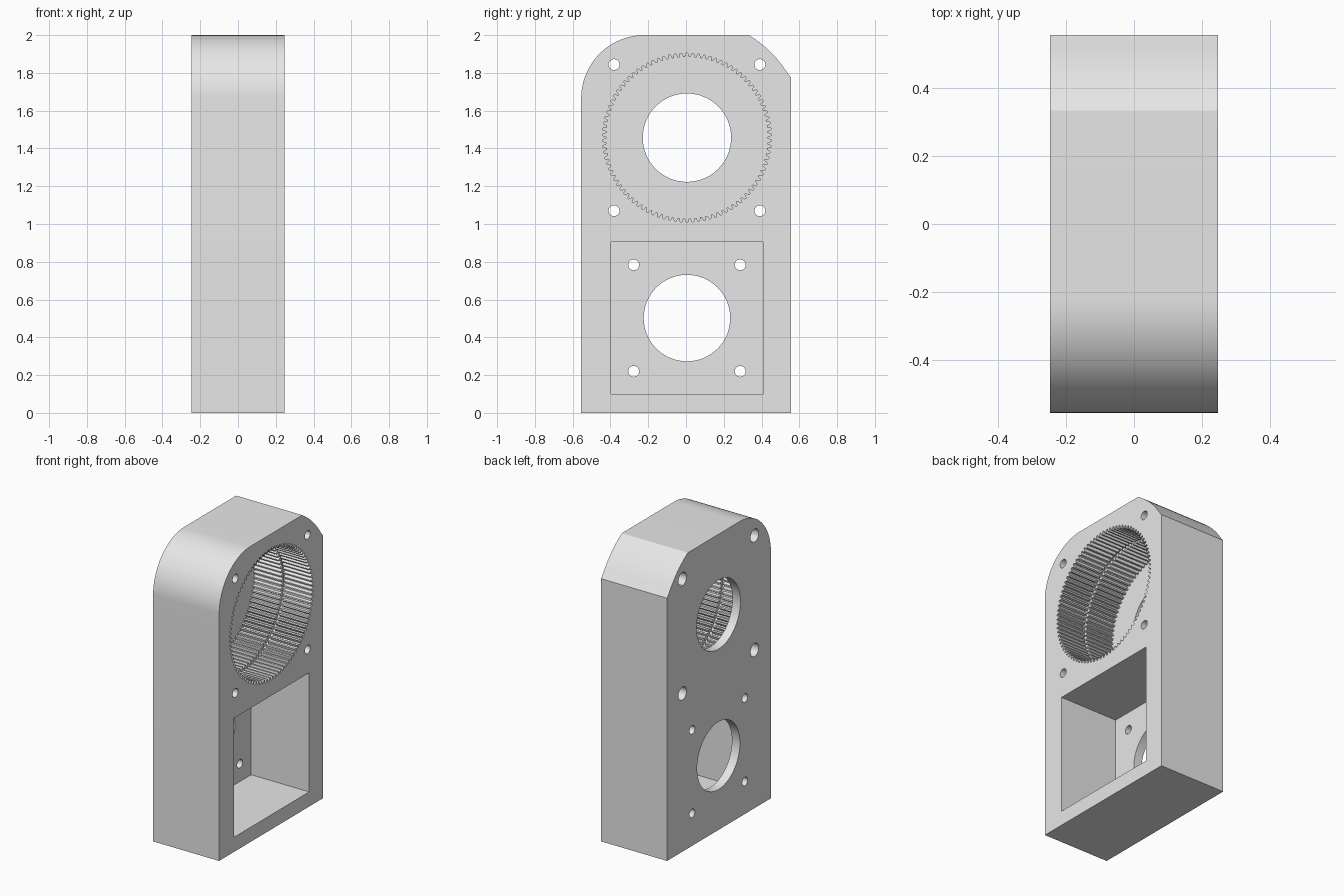
import bpy
import bmesh
from math import sin, cos, pi, radians, atan2

cube = bpy.data.objects.get("Cube")
if cube:
    bpy.data.objects.remove(cube, do_unlink=True)

grey = bpy.data.materials.new("plain_grey")
grey.use_nodes = True
grey.diffuse_color = (0.8, 0.8, 0.8, 1)
grey.node_tree.nodes["Principled BSDF"].inputs["Base Color"].default_value = (0.8, 0.8, 0.8, 1)

HALF_X = 0.247           # half thickness of the housing
HALF_Y = 0.555           # half width
FLOOR = -0.187           # inner face of the back wall
OUT = 0.1                # overshoot of cutters
CY = 0.005               # shared centre line of the bores
GEAR_Z, MOTOR_Z = 1.457, 0.502


def arc(cy, cz, r, start, end, steps):
    """Points (y, z) along an arc, angles in radians."""
    return [(cy + r * cos(start + (end - start) * i / steps),
             cz + r * sin(start + (end - start) * i / steps)) for i in range(steps + 1)]


def circle(cy, cz, r, steps=64):
    return arc(cy, cz, r, 0, 2 * pi, steps)[:-1]


def prism(name, outline, x0, x1):
    """Extrude a (y, z) outline along x."""
    bm = bmesh.new()
    face = bm.faces.new([bm.verts.new((x0, y, z)) for y, z in outline])
    made = bmesh.ops.extrude_face_region(bm, geom=[face])["geom"]
    verts = [v for v in made if isinstance(v, bmesh.types.BMVert)]
    bmesh.ops.translate(bm, verts=verts, vec=(x1 - x0, 0, 0))
    bmesh.ops.recalc_face_normals(bm, faces=bm.faces)
    mesh = bpy.data.meshes.new(name)
    bm.to_mesh(mesh)
    bm.free()
    mesh.materials.append(grey)
    obj = bpy.data.objects.new(name, mesh)
    bpy.context.collection.objects.link(obj)
    return obj


# Housing block: one large round corner, one corner turned about the gear centre
corner_r, trim_r = 0.335, 0.637
a_low = atan2(1.78 - GEAR_Z, HALF_Y)
a_high = atan2(2 - GEAR_Z, 0.333)
outline = [(-HALF_Y, 0), (HALF_Y, 0)]
trim = arc(0, GEAR_Z, trim_r, a_low, a_high, 10)
trim[0] = (HALF_Y, trim[0][1])
trim[-1] = (trim[-1][0], 2)
outline += trim
outline += arc(-HALF_Y + corner_r, 2 - corner_r, corner_r, pi / 2, pi, 24)
housing = prism("gear_housing", outline, -HALF_X, HALF_X)


def cut(name, shape, x0, x1):
    """Subtract a prism from the housing, then discard the cutter."""
    cutter = prism(name, shape, x0, x1)
    cutter.hide_render = True
    mod = housing.modifiers.new(name, "BOOLEAN")
    mod.operation = "DIFFERENCE"
    mod.solver = "EXACT"
    mod.object = cutter
    graph = bpy.context.evaluated_depsgraph_get()
    graph.update()
    result = bpy.data.meshes.new_from_object(housing.evaluated_get(graph))
    housing.modifiers.clear()
    housing.data = result
    bpy.data.objects.remove(cutter, do_unlink=True)


# Internal ring gear
TEETH, INNER, OUTER = 90, 0.427, 0.447
pitch = 2 * pi / TEETH
teeth = []
for i in range(TEETH):
    for part, r in ((-0.36, INNER), (-0.13, OUTER), (0.13, OUTER), (0.36, INNER)):
        a = pi / 2 + (i + part) * pitch
        teeth.append((CY + r * cos(a), GEAR_Z + r * sin(a)))
cut("ring_gear_cutter", teeth, FLOOR, HALF_X + OUT)

# Relief groove halfway down the teeth
middle = (FLOOR + HALF_X) / 2
cut("groove_cutter", circle(CY, GEAR_Z, 0.453, 96), middle - 0.01, middle + 0.01)

# Square motor pocket
p = 0.4025
pocket = [(CY + sy * p, MOTOR_Z + sz * p) for sy, sz in ((-1, -1), (1, -1), (1, 1), (-1, 1))]
cut("pocket_cutter", pocket, FLOOR, HALF_X + OUT)

# Large bores through the back wall
THROUGH = (-HALF_X - OUT, HALF_X + OUT)
cut("gear_bore_cutter", circle(CY, GEAR_Z, 0.234), *THROUGH)
cut("motor_bore_cutter", circle(CY, MOTOR_Z, 0.229), *THROUGH)

# Screw holes, with counterbores behind the gear
for sy in (-1, 1):
    for sz in (-1, 1):
        y, z = CY + sy * 0.386, GEAR_Z + sz * 0.387
        cut("gear_screw_cutter", circle(y, z, 0.029, 24), *THROUGH)
        cut("counterbore_cutter", circle(y, z, 0.044, 24), -HALF_X - OUT, -HALF_X + 0.06)
        y, z = CY + sy * 0.282, MOTOR_Z + sz * 0.282
        cut("motor_screw_cutter", circle(y, z, 0.029, 24), *THROUGH)

# Smooth the round walls, keep the edges crisp
bpy.ops.object.select_all(action="DESELECT")
housing.select_set(True)
bpy.context.view_layer.objects.active = housing
bpy.ops.object.shade_smooth_by_angle(angle=radians(20))
